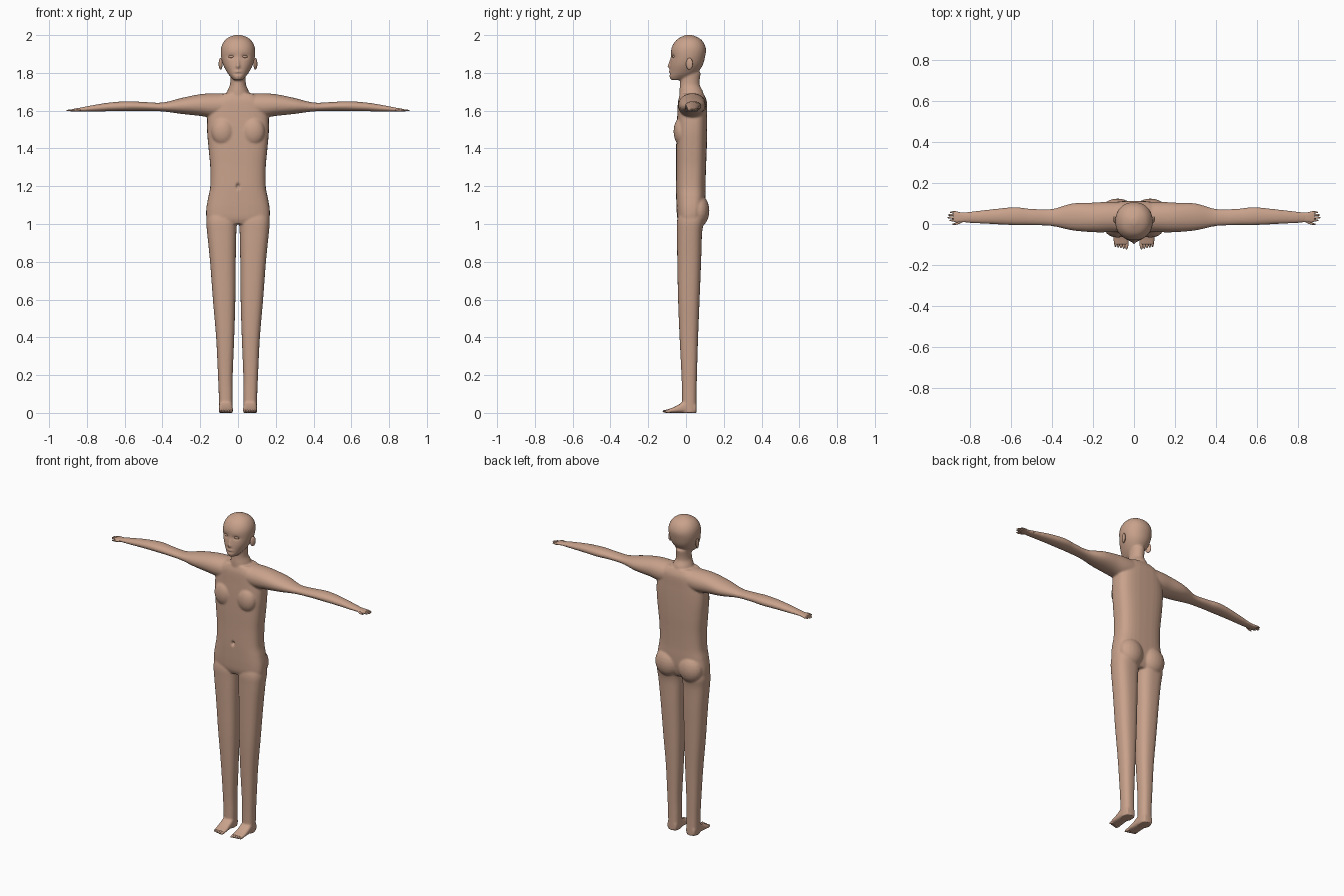
import bpy, bmesh, math
from mathutils import Matrix, Vector

skin = bpy.data.materials.new("skin")
skin.diffuse_color = (0.58, 0.36, 0.26, 1)


def spline(p0, p1, p2, p3, t):
    return [0.5 * (2 * b + (c - a) * t + (2 * a - 5 * b + 4 * c - d) * t * t
                   + (3 * b - a - 3 * c + d) * t ** 3)
            for a, b, c, d in zip(p0, p1, p2, p3)]


def loft(bm, axis, keys, power=2.0, side=1, n=32, sub=5):
    """Skin rounded sections (t, a_min, a_max, b_min, b_max) along an axis."""
    rows, last = [], len(keys) - 1
    for i in range(last):
        for s in range(sub):
            rows.append(spline(keys[max(i - 1, 0)], keys[i], keys[i + 1],
                               keys[min(i + 2, last)], s / sub))
    rows.append(keys[-1])
    rings = []
    for t, a0, a1, b0, b1 in rows:
        ring = []
        for k in range(n):
            c, s = math.cos(math.tau * k / n), math.sin(math.tau * k / n)
            a = (a0 + a1) / 2 + (a1 - a0) / 2 * math.copysign(abs(c) ** (2 / power), c)
            b = (b0 + b1) / 2 + (b1 - b0) / 2 * math.copysign(abs(s) ** (2 / power), s)
            co = [a, b]
            co.insert(axis, t)
            ring.append(bm.verts.new((co[0] * side, co[1], co[2])))
        rings.append(ring)
    for r, q in zip(rings, rings[1:]):
        for k in range(n):
            bm.faces.new((r[k], r[(k + 1) % n], q[(k + 1) % n], q[k]))
    bm.faces.new(rings[0])
    bm.faces.new(rings[-1])


def ball(bm, center, radii, tilt=0):
    m = (Matrix.Translation(center) @ Matrix.Rotation(tilt, 4, 'Z')
         @ Matrix.Diagonal((*radii, 1)))
    bmesh.ops.create_uvsphere(bm, u_segments=20, v_segments=12, radius=1, matrix=m)


def finish(bm, name):
    bmesh.ops.recalc_face_normals(bm, faces=bm.faces)
    me = bpy.data.meshes.new(name)
    bm.to_mesh(me)
    bm.free()
    me.materials.append(skin)
    for p in me.polygons:
        p.use_smooth = True
    ob = bpy.data.objects.new(name, me)
    bpy.context.collection.objects.link(ob)
    return ob


# body: torso, neck, head, arms and legs fused into one skin
bm = bmesh.new()
loft(bm, 2, [(1.0, -.15, .15, -.035, .075), (1.03, -.167, .167, -.046, .09),
             (1.08, -.168, .168, -.05, .10), (1.14, -.158, .158, -.052, .103),
             (1.2, -.147, .147, -.053, .103), (1.3, -.147, .147, -.052, .106),
             (1.4, -.156, .156, -.052, .11), (1.5, -.164, .164, -.05, .112),
             (1.58, -.16, .16, -.046, .112), (1.65, -.14, .14, -.042, .11),
             (1.69, -.085, .085, -.03, .092)], 2.9)
loft(bm, 2, [(1.65, -.07, .07, -.035, .095), (1.70, -.058, .058, -.035, .09),
             (1.74, -.042, .042, -.032, .072), (1.80, -.042, .042, -.03, .078)])
loft(bm, 2, [(1.762, -.022, .022, -.08, -.02), (1.78, -.04, .04, -.088, .03),
             (1.80, -.056, .056, -.086, .06), (1.84, -.078, .078, -.084, .088),
             (1.88, -.089, .089, -.079, .10), (1.92, -.091, .091, -.079, .106),
             (1.95, -.084, .084, -.069, .099), (1.975, -.067, .067, -.05, .082),
             (1.99, -.045, .045, -.026, .058), (2.001, -.014, .014, 0, .03)], 2.15)
for s in (1, -1):
    loft(bm, 0, [(0, -.035, .105, 1.57, 1.69), (.12, -.04, .108, 1.562, 1.692),
                 (.2, -.04, .104, 1.572, 1.687), (.3, -.031, .10, 1.583, 1.667),
                 (.4, -.01, .073, 1.596, 1.643), (.5, -.006, .074, 1.599, 1.646),
                 (.58, -.006, .082, 1.598, 1.650), (.68, -.001, .073, 1.597, 1.643),
                 (.78, .004, .062, 1.595, 1.627), (.84, .008, .056, 1.595, 1.615)], 2.1, s)
    loft(bm, 2, [(0, .029, .100, -.02, .056), (.1, .028, .102, -.021, .056),
                 (.2, .028, .106, -.024, .058), (.4, .020, .116, -.034, .064),
                 (.6, .014, .133, -.042, .072), (.8, .012, .148, -.046, .08),
                 (.95, .009, .163, -.048, .085), (1.02, .006, .168, -.047, .095),
                 (1.08, .02, .155, -.03, .085)], 2.5, s)
    ball(bm, (s * .08, .068, 1.07), (.08, .056, .085))      # buttock
    ball(bm, (s * .08, -.025, 1.49), (.062, .041, .075))    # chest
    loft(bm, 1, [(.054, .034, .096, 0, .05), (.0, .029, .10, 0, .065),
                 (-.04, .028, .10, 0, .043), (-.07, .026, .10, 0, .028),
                 (-.1, .027, .098, 0, .018)], 3, s)
body = finish(bm, "body")
mod = body.modifiers.new("fuse", 'REMESH')
mod.mode = 'VOXEL'
mod.voxel_size = 0.0055
mod.use_smooth_shade = True
mod = body.modifiers.new("soften", 'SMOOTH')
mod.factor = 0.5
mod.iterations = 6
deps = bpy.context.evaluated_depsgraph_get()
fused = bpy.data.meshes.new_from_object(body.evaluated_get(deps))
body.modifiers.clear()
body.data = fused
if not fused.materials:
    fused.materials.append(skin)
for p in fused.polygons:
    p.use_smooth = True


def push(center, radii, depth):
    """Move the front surface along y around a point; negative comes forward."""
    c = Vector(center)
    for v in fused.vertices:
        if v.co.y < 0:
            d = ((v.co.x - c.x) / radii[0]) ** 2 + ((v.co.z - c.z) / radii[1]) ** 2
            if d < 6:
                v.co.y += depth * math.exp(-d)


push((0, 0, 1.2), (.008, .012), .018)         # navel
push((0, 0, 1.85), (.009, .026), -.009)       # nose bridge
push((0, 0, 1.835), (.011, .009), -.008)      # nose tip
push((0, 0, 1.806), (.018, .006), -.006)      # lips
push((0, 0, 1.795), (.02, .005), .003)        # below lips
for s in (1, -1):
    push((s * .036, 0, 1.886), (.018, .011), .007)   # eye socket

# eyes and ears
for name, c, r, tilt in (("eye", (.036, -.064, 1.886), (.016, .008, .007), .3),
                         ("ear", (.092, .018, 1.848), (.009, .019, .031), -.35)):
    for s, label in ((1, "left"), (-1, "right")):
        bm = bmesh.new()
        ball(bm, (s * c[0], c[1], c[2]), r, s * tilt)
        finish(bm, label + "_" + name)

# hands with fingers and thumb, and toes
for s, label in ((1, "left"), (-1, "right")):
    bm = bmesh.new()
    loft(bm, 0, [(.80, .008, .058, 1.597, 1.620), (.84, .009, .056, 1.596, 1.615),
                 (.865, .008, .062, 1.595, 1.611), (.878, .012, .062, 1.596, 1.608)], 2.4, s)
    for y, tip in ((.018, .898), (.031, .907), (.044, .905), (.057, .896)):
        loft(bm, 0, [(.865, y - .006, y + .006, 1.596, 1.608),
                     (tip - .012, y - .005, y + .005, 1.597, 1.606),
                     (tip, y - .002, y + .002, 1.599, 1.603)], 2, s, 10, 3)
    loft(bm, 0, [(.835, .008, .022, 1.597, 1.61), (.86, -.003, .009, 1.596, 1.607),
                 (.882, -.004, .002, 1.597, 1.603)], 2, s, 10, 3)
    finish(bm, label + "_hand")
    bm = bmesh.new()
    for i in range(5):
        ball(bm, (s * (.036 + i * .0135), -.1 + i * .002, .0085),
             (.0085 - i * .0005, .024 - i * .001, .0085))
    finish(bm, label + "_toes")
